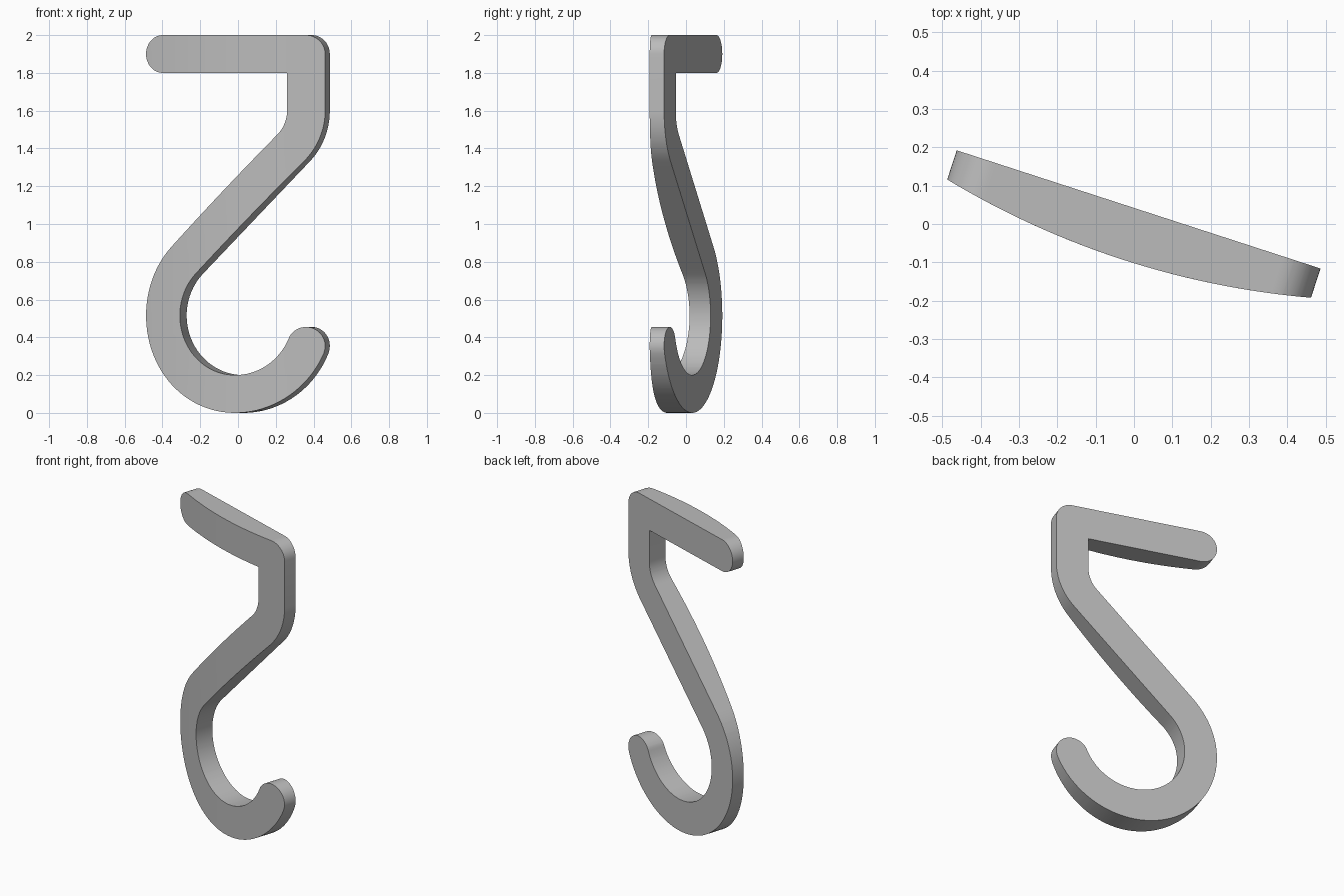
import bpy, bmesh
from math import radians, degrees, atan2, sin, cos, sqrt

cube = bpy.data.objects.get("Cube")
if cube:
    bpy.data.objects.remove(cube, do_unlink=True)

HALF = 0.4985      # half the width of the hook
STROKE = 0.2       # width of the bar
EDGE = 0.08        # thickness at the two sides
CURVE = 2.2        # radius of the bowed front


def arc(centre, radius, start, end, steps):
    angles = [radians(start + (end - start) * i / steps) for i in range(steps + 1)]
    return [(centre[0] + radius * cos(a), centre[1] + radius * sin(a)) for a in angles]


def thickness(x):
    return EDGE + sqrt(CURVE ** 2 - x ** 2) - sqrt(CURVE ** 2 - HALF ** 2)


# Outline of the hook, counter-clockwise from the top left
cap = STROKE / 2
side = HALF - cap
ring, ring_r = (0.0165, 0.515), 0.515
bend, bend_r = (0.1185, 1.6), 0.38
tip = (side, 0.355)
tip_angle = 360 + degrees(atan2(tip[1] - ring[1], tip[0] - ring[0]))

outline = arc((-side, 1.9), cap, 90, 270, 24)
outline += [(HALF - STROKE, 1.8)]
outline += arc(bend, bend_r - STROKE, 0, -45, 12)
outline += arc(ring, ring_r, 135, tip_angle, 56)
outline += arc(tip, cap, tip_angle, tip_angle + 180, 24)[1:-1]
outline += arc(ring, ring_r - STROKE, tip_angle, 135, 48)
outline += arc(bend, bend_r, -45, 0, 16)
outline += arc((side, 1.9), cap, 0, 90, 12)

# Extrude the outline, slice it across, then bow the front
bm = bmesh.new()
face = bm.faces.new([bm.verts.new((x, 0, z)) for x, z in outline])
extruded = bmesh.ops.extrude_face_region(bm, geom=[face], use_keep_orig=True)
for v in extruded["geom"]:
    if isinstance(v, bmesh.types.BMVert):
        v.co.y = -1
SLICES = 28
for i in range(1, SLICES):
    x = -HALF + 2 * HALF * i / SLICES
    bmesh.ops.bisect_plane(bm, geom=bm.verts[:] + bm.edges[:] + bm.faces[:],
                           dist=1e-5, plane_co=(x, 0, 0), plane_no=(1, 0, 0))
for v in bm.verts:
    if v.co.y < -0.5:
        v.co.y = -thickness(v.co.x)
bmesh.ops.recalc_face_normals(bm, faces=bm.faces[:])

mesh = bpy.data.meshes.new("hook")
bm.to_mesh(mesh)
bm.free()
hook = bpy.data.objects.new("hook", mesh)
bpy.context.collection.objects.link(hook)
hook.location = (0.012, 0.038, 0)
hook.rotation_euler.z = radians(-18)

# Plain grey material
grey = bpy.data.materials.new("light_grey")
grey.use_nodes = True
colour = (0.5, 0.5, 0.5, 1)
grey.diffuse_color = colour
grey.node_tree.nodes["Principled BSDF"].inputs["Base Color"].default_value = colour
mesh.materials.append(grey)

# Smooth the curved sides, keep the rims sharp
bpy.ops.object.select_all(action="DESELECT")
hook.select_set(True)
bpy.context.view_layer.objects.active = hook
bpy.ops.object.shade_smooth_by_angle(angle=radians(30))
